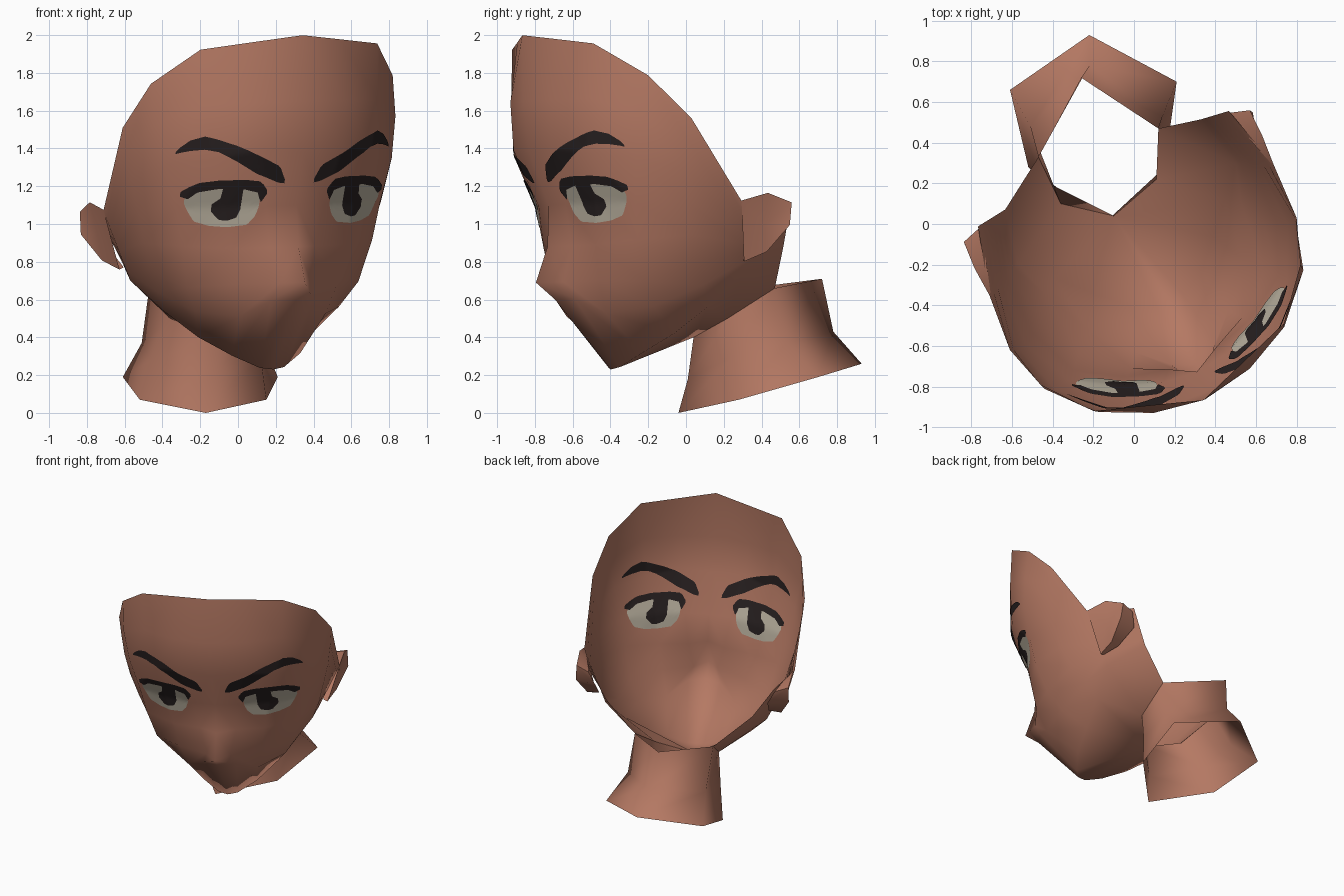
import bpy, bmesh, math
from mathutils import Vector
from mathutils.bvhtree import BVHTree

if "Cube" in bpy.data.objects:
    bpy.data.objects.remove(bpy.data.objects["Cube"])

# Turned, slightly tilted head frame: side axis, forward axis, up axis
SIDE = Vector((0.908, 0.418, 0.032)).normalized()
FWD = Vector((0.418, -0.908, 0)).normalized()
UP = FWD.cross(SIDE).normalized()
if UP.z < 0:
    UP.negate()


def P(a, f, z):
    return SIDE * (a + 0.012) + FWD * f + UP * z


def mat(name, rgb):
    m = bpy.data.materials.new(name)
    m.diffuse_color = (*rgb, 1)
    m.use_nodes = True
    m.node_tree.nodes["Principled BSDF"].inputs["Base Color"].default_value = m.diffuse_color
    return m


SKIN = mat("skin_brown", (0.46, 0.19, 0.125))
WHITE = mat("eye_white", (0.48, 0.43, 0.34))
DARK = mat("dark_brown", (0.02, 0.014, 0.014))


def finish(bm, name, material, outward=None, angle=120):
    bmesh.ops.remove_doubles(bm, verts=bm.verts, dist=0.0005)
    if outward:
        bmesh.ops.recalc_face_normals(bm, faces=bm.faces)
        if sum(f.calc_area() * f.normal.dot(outward(f.calc_center_median())) for f in bm.faces) < 0:
            bmesh.ops.reverse_faces(bm, faces=bm.faces)
    me = bpy.data.meshes.new(name)
    bm.to_mesh(me)
    bm.free()
    ob = bpy.data.objects.new(name, me)
    bpy.context.collection.objects.link(ob)
    me.materials.append(material)
    bpy.ops.object.select_all(action='DESELECT')
    ob.select_set(True)
    bpy.context.view_layer.objects.active = ob
    bpy.ops.object.shade_smooth_by_angle(angle=math.radians(angle))
    return ob


def grid(bm, cols):
    """Quads between neighbouring columns of points."""
    vs = [[bm.verts.new(p) for p in c] for c in cols]
    for c, d in zip(vs, vs[1:]):
        for i in range(len(c) - 1):
            bm.faces.new((c[i], c[i + 1], d[i + 1], d[i]))


def poly(bm, *pts):
    bm.faces.new([bm.verts.new(p) for p in pts])


def lerp_col(p, q, n=8):
    return [tuple(Vector(p).lerp(Vector(q), i / (n - 1))) for i in range(n)]


# Face columns (side, forward, up) from open rim to jaw line
COLS = [
    [(0, .93, 2.0), (0, .93, 1.65), (0, .90, 1.38), (0, .79, 1.1),
     (0, .80, .88), (0, .87, .69), (0, .76, .60), (0, .44, .23)],
    [(.26, .84, 1.97), (.26, .885, 1.65), (.24, .88, 1.40), (.17, .77, 1.1),
     (.13, .72, .88), (.09, .75, .69), (.12, .70, .6), (.07, .42, .24)],
    [(.515, .753, 1.94), (.5, .77, 1.65), (.46, .77, 1.36), (.38, .69, 1.1),
     (.33, .67, .88), (.30, .64, .69), (.25, .58, .52), (.2, .35, .31)],
    [(.705, .524, 1.765), (.70, .555, 1.55), (.66, .58, 1.33), (.595, .56, 1.1),
     (.555, .53, .9), (.50, .46, .68), (.42, .38, .55), (.33, .22, .41)],
    [(.777, .308, 1.535), (.765, .31, 1.4), (.745, .32, 1.25), (.71, .32, 1.1),
     (.66, .28, .92), (.6, .22, .77), (.53, .14, .66), (.46, .08, .55)],
]
COLS.append(lerp_col((.77, .018, 1.095), (.59, -.06, .72)))
COLS.append(lerp_col((.68, -.31, 1.09), (.53, -.33, .86)))

# Neck rings in order: front, right front, right back, back, left back, left front
NECK = [
    [(-.17, -.04, 0), (.15, .28, .07), (.21, .7, .19), (-.22, .93, .26), (-.61, .66, .19), (-.52, .28, .07)],
    [(-.14, .01, .18), (.12, .25, .3), (.14, .53, .37), (-.22, .78, .43), (-.51, .48, .37), (-.46, .22, .28)],
    [(-.1, .04, .40), (.11, .22, .5), (.12, .47, .66), (-.26, .72, .71), (-.47, .33, .66), (-.36, .1, .5)],
]
TOP = [Vector(p) for p in NECK[2]]

# Head shell with under-jaw joining the neck
bm = bmesh.new()
for s, front, back in ((1, TOP[1], TOP[2]), (-1, TOP[5], TOP[4])):
    side = [[P(a * s, f, z) for a, f, z in c] for c in COLS]
    grid(bm, side)
    jaw = [c[-1] for c in side]
    for i in range(4):
        poly(bm, jaw[i], jaw[i + 1], TOP[0])
    poly(bm, jaw[4], front, TOP[0])
    poly(bm, jaw[4], jaw[5], front)
    poly(bm, jaw[5], back, front)
    poly(bm, jaw[5], jaw[6], back)
centre = P(0, 0, 1)
head = finish(bm, "head", SKIN, lambda c: c - centre)

# Neck tube
bm = bmesh.new()
grid(bm, [[ring[i % 6] for ring in NECK] for i in range(7)])
finish(bm, "neck", SKIN, lambda c: Vector((c.x + .18, c.y - .4, 0)))

# Ears: outer fan plus back strip
RIM = [(.77, .02, 1.1), (.78, -.13, 1.14), (.775, -.27, 1.09), (.78, -.255, .97), (.71, -.15, .83), (.66, -.04, .78)]
BASE = [(.76, .01, 1.08), (.72, -.12, 1.08), (.68, -.3, 1.06), (.63, -.29, .96), (.62, -.16, .84), (.63, -.05, .79)]
for s, name in ((1, "ear_right"), (-1, "ear_left")):
    bm = bmesh.new()
    rim = [P(a * s, f, z) for a, f, z in RIM]
    base = [P(a * s, f, z) for a, f, z in BASE]
    hollow = P(.745 * s, -.12, .97)
    for i in range(5):
        poly(bm, rim[i], rim[i + 1], hollow)
    poly(bm, rim[5], rim[0], hollow)
    grid(bm, [rim, base])
    finish(bm, name, SKIN, lambda c: SIDE * s, 50)

# Painted face details: thin skins laid on both sides of the shell
hb = bmesh.new()
hb.from_mesh(head.data)
tree = BVHTree.FromBMesh(hb)


def ribbon(name, material, pts, s, off, n=36, m=8):
    """pts: (side, top, bottom) stations, draped over the face."""
    bm = bmesh.new()
    for d in (off, -off):
        cols = []
        for k in range(n + 1):
            t = pts[0][0] + (pts[-1][0] - pts[0][0]) * k / n
            for p, q in zip(pts, pts[1:]):
                if min(p[0], q[0]) - 1e-6 <= t <= max(p[0], q[0]) + 1e-6:
                    w = (t - p[0]) / (q[0] - p[0])
                    hi, lo = (p[j] + (q[j] - p[j]) * w for j in (1, 2))
                    break
            col = []
            for j in range(m + 1):
                hit, nor, _, _ = tree.ray_cast(P(t * s, 2, hi + (lo - hi) * j / m), -FWD)
                if nor.dot(FWD) < 0:
                    nor = -nor
                col.append(hit + nor * d)
            cols.append(col)
        grid(bm, cols)
    finish(bm, name, material)


WHITE_PTS = [(.205, 1.15, 1.1), (.22, 1.2, 1.05), (.26, 1.21, 1.005), (.36, 1.215, .995),
             (.44, 1.21, 1.005), (.51, 1.2, 1.03), (.54, 1.19, 1.08), (.565, 1.17, 1.13)]
LASH_PTS = [(.175, 1.185, 1.165), (.20, 1.22, 1.12), (.22, 1.235, 1.175), (.29, 1.245, 1.195),
            (.42, 1.245, 1.2), (.51, 1.235, 1.185), (.55, 1.215, 1.15), (.585, 1.19, 1.165)]
IRIS_PTS = [(.295, 1.2, 1.09), (.315, 1.21, 1.045), (.36, 1.21, 1.03), (.395, 1.21, 1.035),
            (.40, 1.15, 1.04), (.435, 1.12, 1.08)]
BROW_PTS = [(.085, 1.24, 1.22), (.12, 1.31, 1.225), (.24, 1.37, 1.275), (.35, 1.425, 1.345),
            (.44, 1.46, 1.395), (.5, 1.48, 1.41), (.56, 1.46, 1.405), (.605, 1.42, 1.395), (.618, 1.40, 1.39)]
for s, tag in ((1, "right"), (-1, "left")):
    ribbon("eye_white_" + tag, WHITE, WHITE_PTS, s, .003)
    ribbon("iris_" + tag, DARK, IRIS_PTS, s, .0047)
    ribbon("lash_" + tag, DARK, LASH_PTS, s, .0047)
    ribbon("eyebrow_" + tag, DARK, BROW_PTS, s, .0045)
hb.free()
